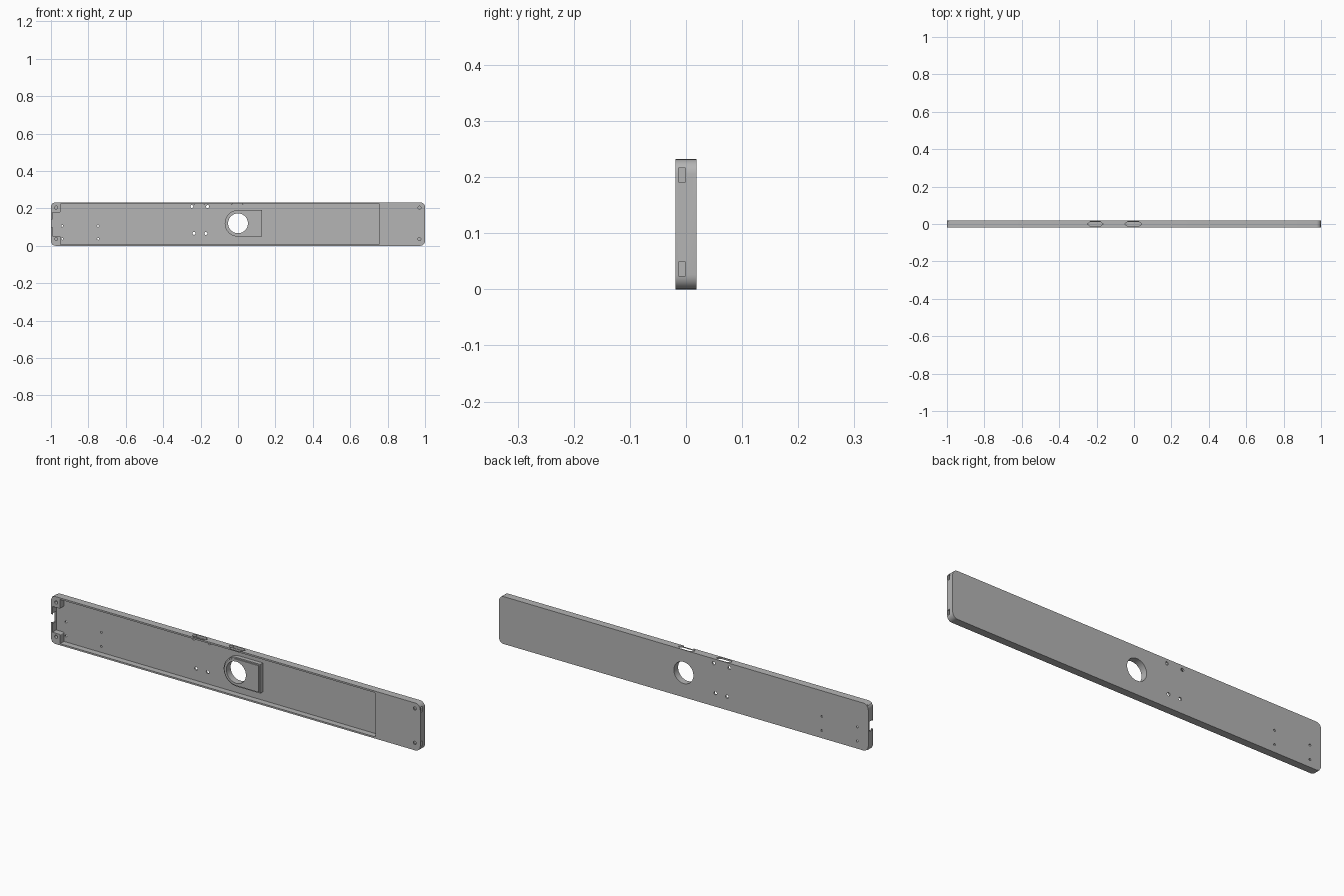
import bpy
from math import pi, sin, cos

cube = bpy.data.objects.get("Cube")
if cube:
    bpy.data.objects.remove(cube, do_unlink=True)

L, H, F, B = 1.0, 0.232, -0.0185, 0.0185   # half length, height, front y, back y
FLOOR = 0.011                              # front surface of the tray floor
MID = 0.12                                 # height of the round opening

grey = bpy.data.materials.new("light_grey")
grey.use_nodes = True
grey.diffuse_color = (0.46, 0.46, 0.46, 1)
grey.node_tree.nodes["Principled BSDF"].inputs["Base Color"].default_value = (0.46, 0.46, 0.46, 1)


def prism(name, outline, lo, hi, axis="y"):
    """Extrude a 2D outline along an axis between lo and hi."""
    place = {"x": lambda a, b, t: (t, a, b),
             "y": lambda a, b, t: (a, t, b),
             "z": lambda a, b, t: (a, b, t)}[axis]
    n = len(outline)
    verts = [place(a, b, t) for t in (lo, hi) for a, b in outline]
    faces = [list(range(n))[::-1], list(range(n, 2 * n))]
    faces += [[i, (i + 1) % n, n + (i + 1) % n, n + i] for i in range(n)]
    mesh = bpy.data.meshes.new(name)
    mesh.from_pydata(verts, [], faces)
    mesh.materials.append(grey)
    obj = bpy.data.objects.new(name, mesh)
    bpy.context.collection.objects.link(obj)
    bpy.context.view_layer.objects.active = obj
    bpy.ops.object.select_all(action="DESELECT")
    obj.select_set(True)
    bpy.ops.object.mode_set(mode="EDIT")
    bpy.ops.mesh.select_all(action="SELECT")
    bpy.ops.mesh.normals_make_consistent(inside=False)
    bpy.ops.object.mode_set(mode="OBJECT")
    return obj


def arc(cx, cz, r, start, end, steps):
    return [(cx + r * cos(start + (end - start) * i / steps),
             cz + r * sin(start + (end - start) * i / steps)) for i in range(steps + 1)]


def rect(a0, a1, b0, b1):
    return [(a0, b0), (a1, b0), (a1, b1), (a0, b1)]


def rounded(a0, a1, b0, b1, r):
    pts = []
    for k, (a, b) in enumerate([(a1 - r, b1 - r), (a0 + r, b1 - r), (a0 + r, b0 + r), (a1 - r, b0 + r)]):
        pts += arc(a, b, r, k * pi / 2, (k + 1) * pi / 2, 6)
    return pts


def circle(x, z, r, n=16):
    return arc(x, z, r, 0, 2 * pi * (n - 1) / n, n - 1)


def boolean(target, other, operation):
    mod = target.modifiers.new(other.name, "BOOLEAN")
    mod.operation, mod.solver, mod.object = operation, "EXACT", other
    bpy.context.view_layer.objects.active = target
    bpy.ops.object.modifier_apply(modifier=mod.name)
    bpy.data.objects.remove(other, do_unlink=True)


def cut(outline, lo, hi, axis="y"):
    boolean(tray, prism("cutter", outline, lo, hi, axis), "DIFFERENCE")


def add(outline, lo, hi):
    boolean(tray, prism("addition", outline, lo, hi), "UNION")


# Rounded bar with an open tray and a solid block at one end
tray = prism("tray_body", rounded(-L, L, 0, H, 0.026), F, B)
cut(rounded(-L + 0.008, 0.757, 0.008, H - 0.008, 0.006), F - 0.02, FLOOR)

# Corner screw bosses
for z0, z1 in ((0.005, 0.053), (H - 0.053, H - 0.005)):
    add(rounded(-0.995, -0.95, z0, z1, 0.004), F, FLOOR + 0.003)

# Raised collar with a round end, chamfered at the front
def collar(inset):
    r = 0.071 - inset
    return arc(0, MID, r, pi / 2, 3 * pi / 2, 20) + [(0.127 - inset, MID - r), (0.127 - inset, MID + r)]

add(collar(0), F + 0.009, FLOOR + 0.003)
add(collar(0.006), F + 0.004, FLOOR + 0.003)
cut(circle(0, MID, 0.053, 48), F - 0.02, B + 0.02)

# Through holes in the floor
for x, z in ((-0.247, 0.21), (-0.163, 0.21), (-0.235, 0.066), (-0.172, 0.066)):
    cut(circle(x, z, 0.008), F - 0.02, B + 0.02)
for x in (-0.94, -0.748):
    for z in (0.037, 0.106):
        cut(circle(x, z, 0.005), F - 0.02, B + 0.02)

# Blind screw holes at the corners, with nut slots in the solid end
for z in (0.036, H - 0.028):
    for x in (-0.972, 0.97):
        cut(circle(x, z, 0.008), F - 0.02, 0.006)
    cut(rect(-0.013, -0.001, z - 0.0125, z + 0.0125), 0.955, L + 0.02, "x")

# Elongated slot and open notch in the top wall
def long_hex(c, half, depth):
    return [(c - half, 0), (c - half + 0.016, -depth), (c + half - 0.016, -depth),
            (c + half, 0), (c + half - 0.016, depth), (c - half + 0.016, depth)]

cut(long_hex(-0.207, 0.042, 0.0135), H - 0.012, H + 0.02, "z")
cut(long_hex(-0.004, 0.045, 0.0135), H - 0.012, H + 0.02, "z")
cut(rect(-0.03, 0.024, F - 0.02, 0), H - 0.005, H + 0.02, "z")

# Cable notch in the end wall
cut([(-0.0135, 0.095), (0.0105, 0.095), (0.0105, 0.145), (-0.0135, 0.145)], -L - 0.02, -L + 0.012, "x")
cut(rect(F - 0.02, 0, 0.1, 0.14), -L - 0.02, -L + 0.012, "x")

bpy.ops.object.select_all(action="DESELECT")
tray.select_set(True)
bpy.context.view_layer.objects.active = tray
bpy.ops.object.shade_smooth_by_angle(angle=pi / 6)
